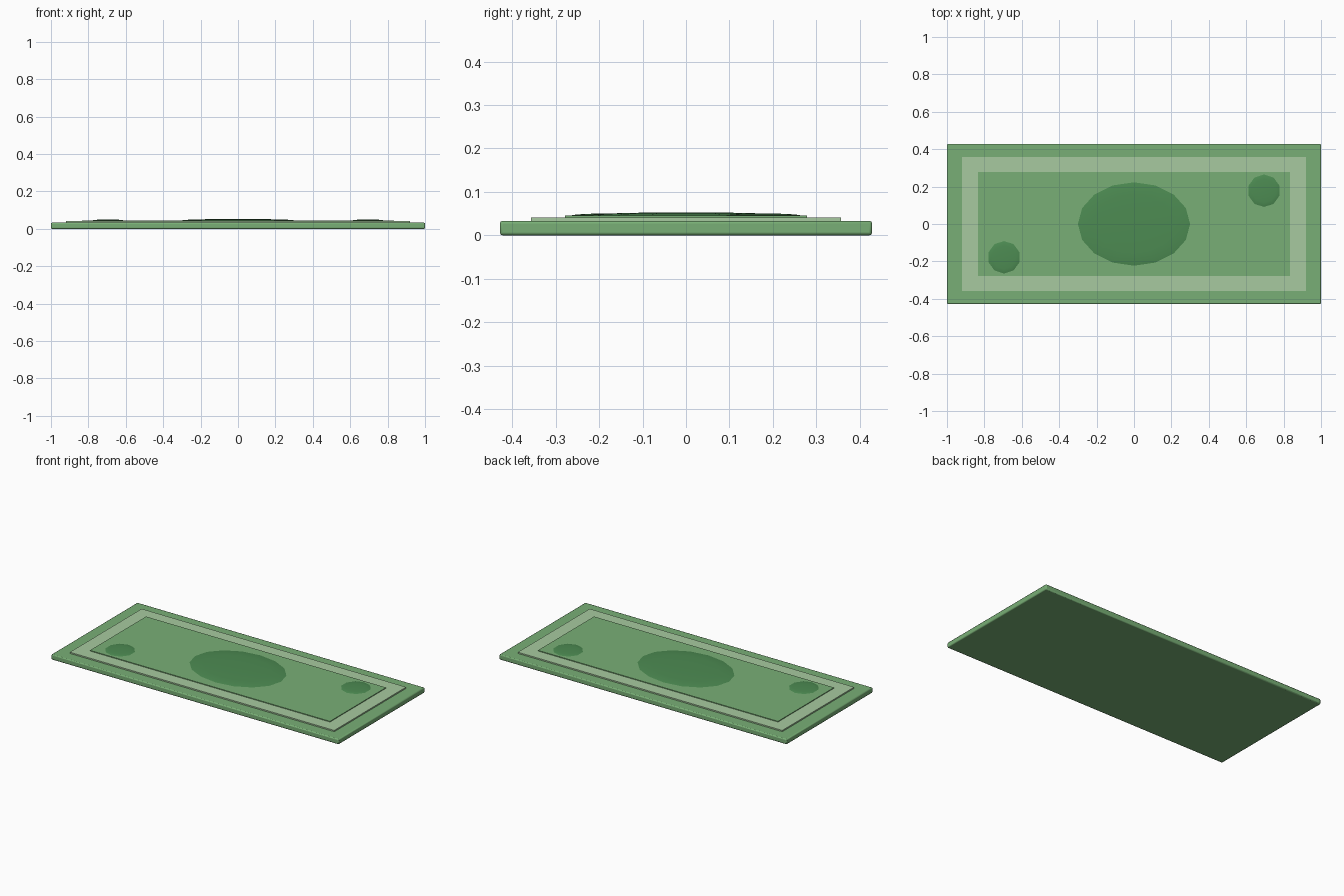
import bpy
import math

cube = bpy.data.objects.get("Cube")
if cube:
    bpy.data.objects.remove(cube, do_unlink=True)


def make_material(name, rgb):
    mat = bpy.data.materials.new(name)
    mat.use_nodes = True
    color = (*rgb, 1.0)
    mat.diffuse_color = color
    mat.node_tree.nodes["Principled BSDF"].inputs["Base Color"].default_value = color
    return mat


green = make_material("note_green", (0.19, 0.43, 0.18))
pale = make_material("pale_green", (0.39, 0.59, 0.35))
dark = make_material("dark_green", (0.074, 0.26, 0.085))


def finish(obj, name, mat):
    obj.name = name
    obj.data.name = name
    obj.data.materials.append(mat)
    bpy.ops.object.transform_apply(location=False, rotation=True, scale=True)


def plate(name, width, depth, bottom, top, mat):
    bpy.ops.mesh.primitive_cube_add(size=1, location=(0, 0, (bottom + top) / 2))
    obj = bpy.context.object
    obj.scale = (width, depth, top - bottom)
    finish(obj, name, mat)
    return obj


def dome(name, x, y, z, radii, sides, mat):
    # Flattened sphere with one vertex pointing along +y
    bpy.ops.mesh.primitive_uv_sphere_add(segments=sides, ring_count=8, radius=1,
                                         location=(x, y, z))
    obj = bpy.context.object
    rim = max(obj.data.vertices, key=lambda v: v.co.x ** 2 + v.co.y ** 2).co
    obj.rotation_euler.z = math.pi / 2 - math.atan2(rim.y, rim.x)
    bpy.ops.object.transform_apply(location=False, rotation=True, scale=False)
    obj.scale = radii
    finish(obj, name, mat)
    bpy.ops.object.shade_smooth_by_angle(angle=math.radians(30))
    return obj


# Note body with softly rounded edges
body = plate("note_body", 2.0, 0.857, 0.0, 0.033, green)
bevel = body.modifiers.new("rounded_edges", "BEVEL")
bevel.width = 0.006
bevel.segments = 2
bpy.ops.object.shade_smooth_by_angle(angle=math.radians(50))

# Raised border and the panel inside it
plate("border_plate", 1.84, 0.714, 0.03, 0.041, pale)
plate("inner_panel", 1.67, 0.557, 0.035, 0.0455, green)

# Centre oval and the two corner seals
dome("centre_oval", 0, 0, 0.0455, (0.3, 0.223, 0.0075), 16, dark)
for name, side in (("left_seal", 1), ("right_seal", -1)):
    dome(name, side * 0.695, side * 0.178, 0.0445, (0.09, 0.09, 0.0058), 10, dark)
